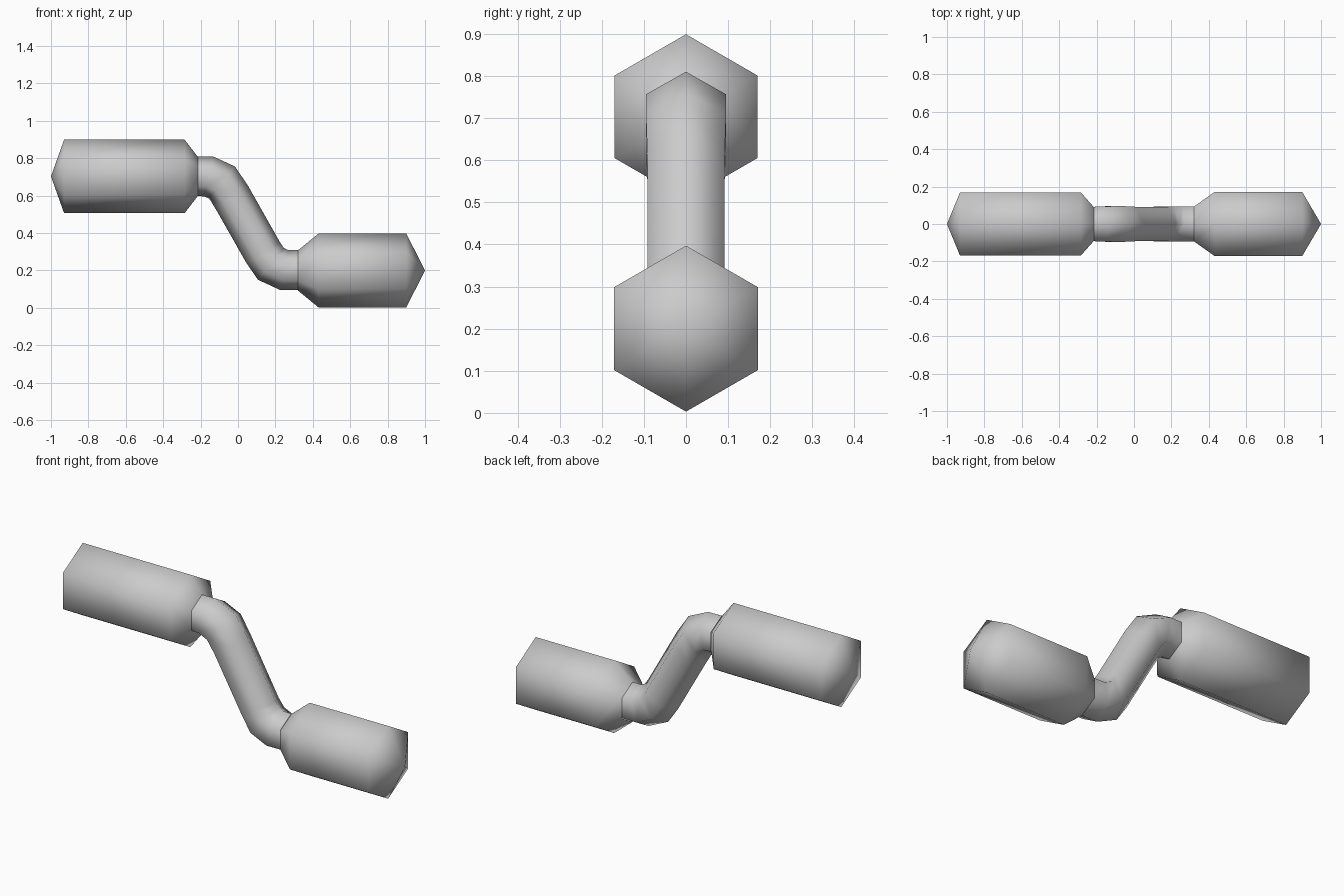
import bpy, bmesh
from math import sin, cos, pi
from mathutils import Vector

cube = bpy.data.objects.get("Cube")
if cube:
    bpy.data.objects.remove(cube, do_unlink=True)

SIDES = 6
grey = bpy.data.materials.new("plain_grey")
grey.use_nodes = True
COLOUR = (0.6, 0.6, 0.6, 1)
grey.diffuse_color = COLOUR
grey.node_tree.nodes["Principled BSDF"].inputs["Base Color"].default_value = COLOUR


def loft(name, rings, tip=None):
    """Skin hexagonal rings given as (top point, bottom point) in x, z; tip closes the last ring."""
    bm = bmesh.new()
    loops = []
    for (tx, tz), (bx, bz) in rings:
        top, bottom = Vector((tx, 0, tz)), Vector((bx, 0, bz))
        centre, up = (top + bottom) / 2, (top - bottom) / 2
        side = Vector((0, up.length, 0))
        loops.append([bm.verts.new(centre + up * cos(2 * pi * i / SIDES) + side * sin(2 * pi * i / SIDES))
                      for i in range(SIDES)])
    for a, b in zip(loops, loops[1:]):
        for i in range(SIDES):
            j = (i + 1) % SIDES
            bm.faces.new((a[i], a[j], b[j], b[i]))
    if tip:
        apex = bm.verts.new((tip[0], 0, tip[1]))
        for i in range(SIDES):
            bm.faces.new((loops[-1][i], loops[-1][(i + 1) % SIDES], apex))
    bmesh.ops.recalc_face_normals(bm, faces=bm.faces)
    for f in bm.faces:
        f.smooth = True
    mesh = bpy.data.meshes.new(name)
    bm.to_mesh(mesh)
    bm.free()
    mesh.materials.append(grey)
    obj = bpy.data.objects.new(name, mesh)
    bpy.context.collection.objects.link(obj)
    return obj


def handle(name, z, stations, tip_x):
    """Straight hexagonal grip from (x, radius) stations, with a pointed outer end."""
    return loft(name, [((x, z + r), (x, z - r)) for x, r in stations], (tip_x, z))


# Grips
handle("upper_grip", 0.703, [(-0.215, 0.105), (-0.285, 0.196), (-0.93, 0.196)], -1)
handle("lower_grip", 0.2, [(0.32, 0.107), (0.43, 0.197), (0.90, 0.197)], 1)

# Cranked tube joining the grips
loft("bent_tube", [
    ((-0.215, 0.81), (-0.215, 0.598)),
    ((-0.134, 0.81), (-0.18, 0.596)),
    ((-0.016, 0.756), (-0.153, 0.584)),
    ((0.054, 0.652), (-0.12, 0.53)),
    ((0.225, 0.35), (0.045, 0.24)),
    ((0.245, 0.32), (0.107, 0.15)),
    ((0.27, 0.309), (0.225, 0.096)),
    ((0.32, 0.309), (0.32, 0.096)),
])
